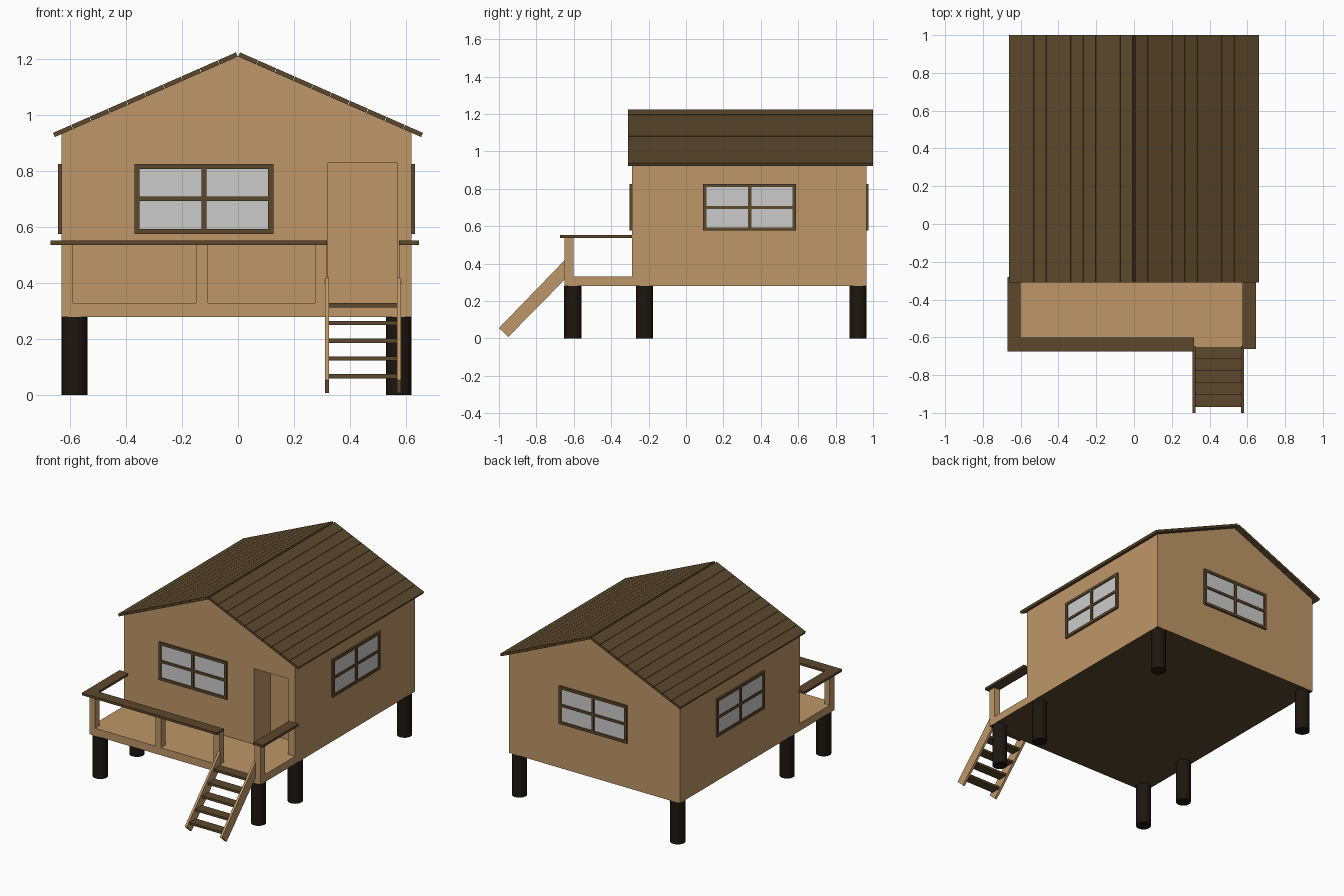
import bpy, bmesh, math
from mathutils import Matrix, Vector

if "Cube" in bpy.data.objects:
    bpy.data.objects.remove(bpy.data.objects["Cube"])


def material(name, rgb):
    m = bpy.data.materials.new(name)
    m.diffuse_color = (*rgb, 1)
    m.use_nodes = True
    m.node_tree.nodes["Principled BSDF"].inputs["Base Color"].default_value = m.diffuse_color
    return m


TAN = material("tan_wood", (0.52, 0.31, 0.14))
BROWN = material("brown_wood", (0.107, 0.065, 0.026))
DARK = material("dark_wood", (0.012, 0.008, 0.005))


def finish(name, bm, *mats):
    bmesh.ops.recalc_face_normals(bm, faces=bm.faces)
    me = bpy.data.meshes.new(name)
    bm.to_mesh(me)
    bm.free()
    for m in mats:
        me.materials.append(m)
    ob = bpy.data.objects.new(name, me)
    bpy.context.collection.objects.link(ob)
    return ob


def add_box(bm, x0, x1, y0, y1, z0, z1):
    mat = Matrix.Translation(((x0 + x1) / 2, (y0 + y1) / 2, (z0 + z1) / 2)) \
        @ Matrix.Diagonal((x1 - x0, y1 - y0, z1 - z0, 1))
    bmesh.ops.create_cube(bm, size=1, matrix=mat)


def box(name, dims, *mats):
    bm = bmesh.new()
    add_box(bm, *dims)
    return finish(name, bm, *mats)


def prism(name, pts, axis, a, b, *mats):
    """Extrude a side profile (y,z along X) or front profile (x,z along Y)."""
    bm = bmesh.new()
    place = (lambda p: (a, p[0], p[1])) if axis == "X" else (lambda p: (p[0], a, p[1]))
    face = bm.faces.new([bm.verts.new(place(p)) for p in pts])
    ext = bmesh.ops.extrude_face_region(bm, geom=[face])["geom"]
    move = Vector((b - a, 0, 0) if axis == "X" else (0, b - a, 0))
    bmesh.ops.translate(bm, vec=move, verts=[g for g in ext if isinstance(g, bmesh.types.BMVert)])
    return finish(name, bm, *mats)


def darken(ob):
    """Underside and sloped top use the second material."""
    for p in ob.data.polygons:
        if p.normal.z < -0.5 or 0.5 < p.normal.z < 0.99:
            p.material_index = 1


XL, XR, YF, YB = -0.63, 0.62, -0.29, 0.965
RIDGE, SLOPE = 1.21, 0.44

# House body with recessed doorway
house = prism("house_walls", [(XL, 0.28), (XR, 0.28), (XR, RIDGE - SLOPE * XR),
                              (0, RIDGE), (XL, RIDGE + SLOPE * XL)], "Y", YF, YB, TAN, BROWN)
darken(house)
cutter = box("doorway_cutter", (0.32, 0.57, YF - 0.1, YF + 0.17, 0.33, 0.83), TAN)
cutter.hide_render = True
cutter.hide_set(True)
mod = house.modifiers.new("doorway", "BOOLEAN")
mod.operation, mod.object, mod.solver = "DIFFERENCE", cutter, "EXACT"

# Deck
darken(box("porch_deck", (XL, XR, -0.65, YF, 0.28, 0.33), TAN, BROWN))

# Roof planks, ten per slope
n, thick = 10, 0.016
length = math.hypot(0.655, 0.655 * SLOPE)
for side, label in ((-1, "left"), (1, "right")):
    along = Vector((side, -SLOPE)).normalized()
    up = Vector((side * SLOPE, 1)).normalized() * thick
    top = Vector((0, RIDGE))
    for i in range(n):
        p = top + along * (length * i / n + 0.001)
        q = top + along * (length * (i + 1) / n - 0.001)
        prism(f"roof_plank_{label}_{i + 1}", [p, q, q + up, p + up], "Y", -0.31, 1.0, BROWN)

# Round stilts
for x, xn in ((-0.584, "left"), (0.574, "right")):
    for y, yn in ((-0.605, "front"), (-0.222, "middle"), (0.92, "back")):
        bm = bmesh.new()
        bmesh.ops.create_cone(bm, cap_ends=True, segments=24, radius1=0.046, radius2=0.046,
                              depth=0.28, matrix=Matrix.Translation((x, y, 0.14)))
        finish(f"stilt_{yn}_{xn}", bm, DARK)

# Railing posts and flat hand rails
for i, (x0, x1) in enumerate(((XL, -0.59), (-0.15, -0.108), (0.275, 0.318), (0.575, XR))):
    box(f"railing_post_{i + 1}", (x0, x1, -0.65, -0.602, 0.33, 0.538), TAN)
box("front_handrail", (-0.67, 0.318, -0.675, -0.602, 0.537, 0.552), BROWN)
box("left_handrail", (-0.67, -0.60, -0.602, -0.28, 0.537, 0.552), BROWN)
box("right_handrail", (0.575, 0.646, -0.662, -0.288, 0.537, 0.552), BROWN)

# Stairs: two stringers and five treads
for x, label in ((0.31, "left"), (0.567, "right")):
    prism(f"stair_stringer_{label}", [(-1.0, 0.055), (-0.95, 0.008), (-0.645, 0.318), (-0.645, 0.422)],
          "X", x, x + 0.015, TAN)
for i in range(5):
    y, z = -0.97 + 0.064 * i, 0.06 + 0.0635 * i
    box(f"stair_tread_{i + 1}", (0.325, 0.567, y, y + 0.066, z, z + 0.015), BROWN)


# Four-pane windows, modelled facing -y and turned onto each wall
def window(label, loc, turn):
    w, h, t, d = 0.248, 0.125, 0.018, 0.012
    bm = bmesh.new()
    for s in (-1, 1):
        a, b = sorted((s * w, s * (w - t)))
        add_box(bm, a, b, -d, 0, -h, h)
        a, b = sorted((s * h, s * (h - t)))
        add_box(bm, t - w, w - t, -d, 0, a, b)
        a, b = sorted((s * t / 2, s * (w - t)))
        add_box(bm, a, b, -d, 0, -0.008, 0.008)
    add_box(bm, -t / 2, t / 2, -d, 0, t - h, h - t)
    frame = finish(f"{label}_window_frame", bm, BROWN)
    glass = box(f"{label}_window_glass", (t - w, w - t, -0.005, 0, t - h, h - t))
    for ob in (frame, glass):
        ob.location = loc
        ob.rotation_euler.z = turn


window("front", (-0.122, YF, 0.701), 0)
window("right", (XR, 0.34, 0.701), math.pi / 2)
window("back", (0, YB, 0.701), math.pi)
window("left", (XL, 0.34, 0.701), -math.pi / 2)
